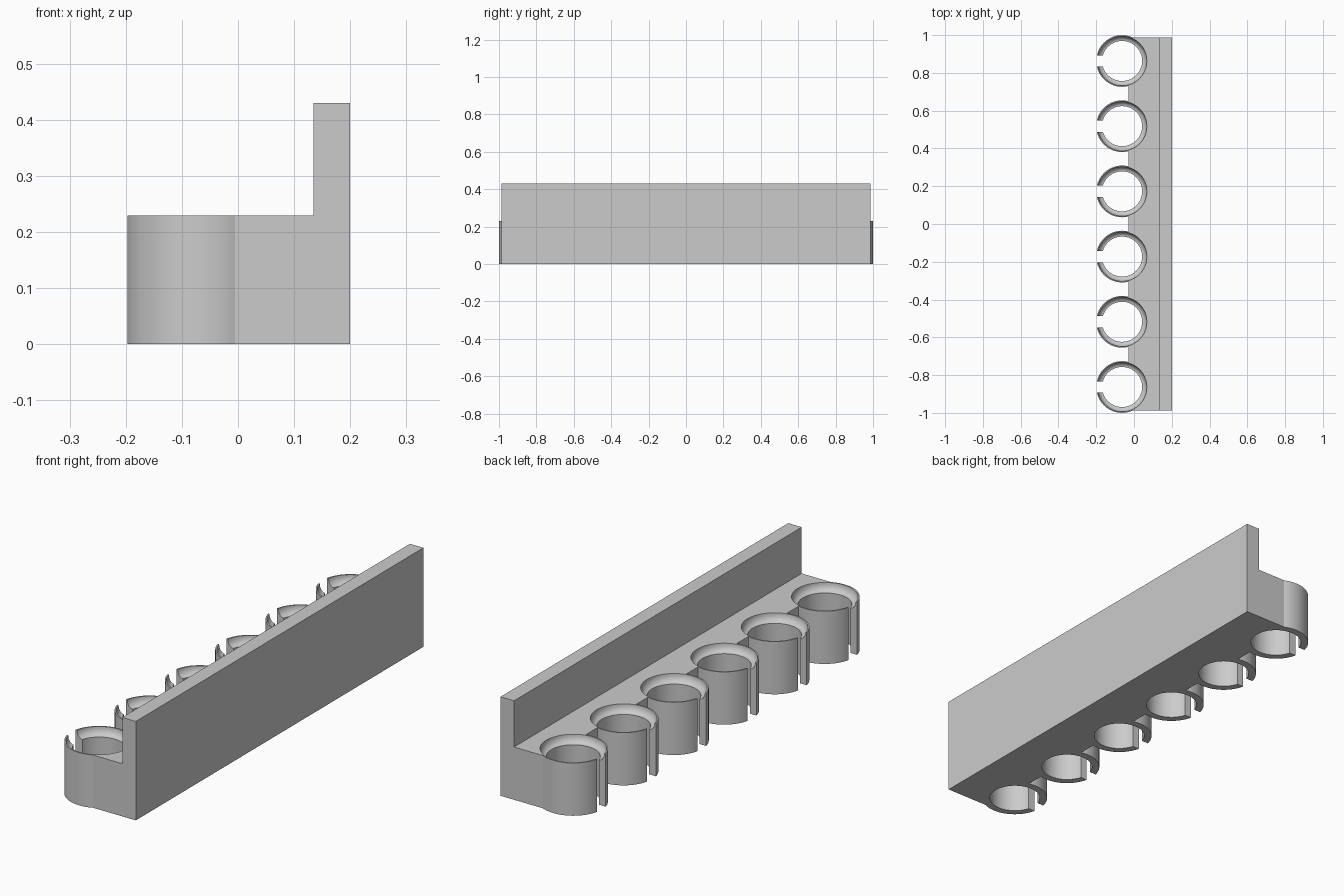
import bpy, bmesh, math
from mathutils import Vector

if "Cube" in bpy.data.objects:
    bpy.data.objects.remove(bpy.data.objects["Cube"])

SEG = 64
RING_X, RING_R, HOLE_R, LIP_R = -0.063, 0.137, 0.106, 0.131
SHELF_Z, WALL_Z, HALF_Y = 0.229, 0.43, 0.987
CENTRES = [(i - 2.5) * 0.3452 for i in range(6)]

grey = bpy.data.materials.new("plain grey")
grey.use_nodes = True
COLOUR = (0.6, 0.6, 0.6, 1)
grey.diffuse_color = COLOUR
grey.node_tree.nodes["Principled BSDF"].inputs["Base Color"].default_value = COLOUR


def finish(name, bm):
    bmesh.ops.recalc_face_normals(bm, faces=bm.faces[:])
    mesh = bpy.data.meshes.new(name)
    bm.to_mesh(mesh)
    bm.free()
    mesh.materials.append(grey)
    obj = bpy.data.objects.new(name, mesh)
    bpy.context.collection.objects.link(obj)
    return obj


def extrude_profile(name, points):
    """Prism along y from an x-z outline."""
    bm = bmesh.new()
    face = bm.faces.new([bm.verts.new((x, -HALF_Y, z)) for x, z in points])
    out = bmesh.ops.extrude_face_region(bm, geom=[face])
    verts = [g for g in out["geom"] if isinstance(g, bmesh.types.BMVert)]
    bmesh.ops.translate(bm, verts=verts, vec=(0, 2 * HALF_Y, 0))
    return finish(name, bm)


def turned_row(name, profile):
    """Solid of revolution from a radius-height profile, one per ring centre."""
    bm = bmesh.new()
    for cy in CENTRES:
        loops = []
        for r, z in profile:
            loops.append([bm.verts.new((RING_X + r * math.cos(a), cy + r * math.sin(a), z))
                          for a in (math.tau * k / SEG for k in range(SEG))])
        for low, high in zip(loops, loops[1:]):
            for k in range(SEG):
                n = (k + 1) % SEG
                bm.faces.new((low[k], low[n], high[n], high[k]))
        bm.faces.new(loops[0][::-1])
        bm.faces.new(loops[-1])
    return finish(name, bm)


def slot_row(name):
    """Narrow upright boxes that open each ring on its outer side."""
    bm = bmesh.new()
    for cy in CENTRES:
        verts = bmesh.ops.create_cube(bm, size=1)["verts"]
        bmesh.ops.scale(bm, verts=verts, vec=(0.2, 0.06, 0.5))
        bmesh.ops.translate(bm, verts=verts, vec=(RING_X - 0.1, cy, 0.15))
    return finish(name, bm)


# Back wall and shelf in one L-shaped section
rack = extrude_profile("holder_rack", [(-0.03, 0), (0.2, 0), (0.2, WALL_Z),
                                       (0.135, WALL_Z), (0.135, SHELF_Z), (-0.03, SHELF_Z)])

# Round sockets, their bores with a hollowed lip, and the slots
sockets = turned_row("socket_bodies", [(RING_R, 0), (RING_R, SHELF_Z)])
LIP_DEPTH = 0.034
lip = [(HOLE_R + (LIP_R - HOLE_R) * math.sin(t), SHELF_Z - LIP_DEPTH * math.cos(t))
       for t in (math.pi / 2 * k / 8 for k in range(9))]
bores = turned_row("bore_cutter", [(HOLE_R, -0.1)] + lip + [(LIP_R, 0.3)])
slots = slot_row("slot_cutter")

for tool, operation in ((sockets, "UNION"), (bores, "DIFFERENCE"), (slots, "DIFFERENCE")):
    tool.hide_render = True
    mod = rack.modifiers.new(tool.name, "BOOLEAN")
    mod.object, mod.operation, mod.solver = tool, operation, "EXACT"

# Bake the cuts and drop the helpers
bpy.context.view_layer.update()
graph = bpy.context.evaluated_depsgraph_get()
result = bpy.data.meshes.new_from_object(rack.evaluated_get(graph))
rack.modifiers.clear()
rack.data = result
result.materials.clear()
result.materials.append(grey)
for poly in result.polygons:
    poly.material_index = 0
for tool in (sockets, bores, slots):
    bpy.data.objects.remove(tool)

# Smooth the round walls, keep corners crisp
bpy.ops.object.select_all(action="DESELECT")
rack.select_set(True)
bpy.context.view_layer.objects.active = rack
bpy.ops.object.shade_smooth_by_angle(angle=math.radians(25))
